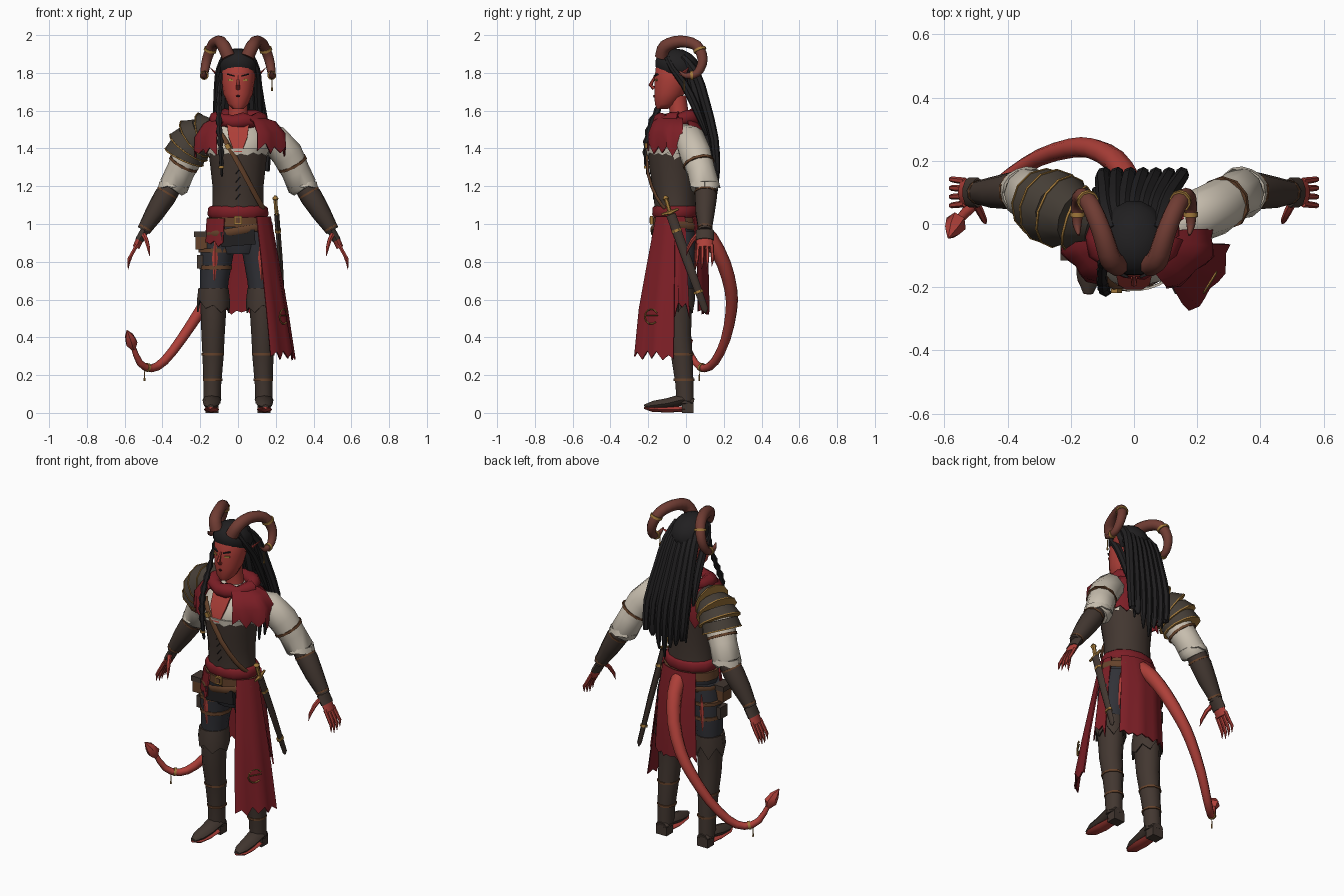
import bpy, bmesh, math, random
from mathutils import Vector, Euler
random.seed(4)

def mat(name, *c):
    m = bpy.data.materials.new(name)
    m.diffuse_color = (*c, 1)
    return m

SKIN, HORN = mat("skin", .42, .05, .04), mat("horn", .16, .045, .033)
LEATHER, STRAP = mat("leather", .055, .038, .03), mat("strap", .13, .055, .024)
CLOTH, LINEN = mat("cloth", .2, .013, .019), mat("linen", .58, .52, .43)
HAIR, PANTS = mat("hair", .015, .014, .015), mat("pants", .03, .031, .038)
GOLD, PLATE, SHADE = mat("gold", .38, .2, .045), mat("plate", .06, .048, .037), mat("shade", .06, .008, .01)

def add(name, verts, faces, m, mirror=False, thick=0):
    me = bpy.data.meshes.new(name)
    me.from_pydata([tuple(v) for v in verts], [], faces)
    bm = bmesh.new(); bm.from_mesh(me)
    bmesh.ops.recalc_face_normals(bm, faces=bm.faces)
    for f in bm.faces: f.smooth = True
    for e in bm.edges: e.smooth = e.calc_face_angle(3) < math.radians(50)
    bm.to_mesh(me); bm.free()
    me.materials.append(m)
    o = bpy.data.objects.new(name, me)
    bpy.context.collection.objects.link(o)
    if thick:
        s = o.modifiers.new("thickness", 'SOLIDIFY'); s.thickness = thick; s.offset = 0
    if mirror:
        o.modifiers.new("mirror", 'MIRROR')
    return o

def skin_rings(name, rings, m, mirror=False):
    n, k = len(rings[0]), len(rings)
    faces = [(r*n+i, r*n+(i+1) % n, (r+1)*n+(i+1) % n, (r+1)*n+i) for r in range(k-1) for i in range(n)]
    faces += [tuple(range(n)), tuple(range((k-1)*n, k*n))]
    return add(name, [v for r in rings for v in r], faces, m, mirror)

def loft(name, secs, m, mirror=False, n=12):
    """Horizontal ellipse sections: z, cx, cy, rx, ry."""
    return skin_rings(name, [[(cx+rx*math.cos(2*math.pi*i/n), cy+ry*math.sin(2*math.pi*i/n), z)
                              for i in range(n)] for z, cx, cy, rx, ry in secs], m, mirror)

def smooth(pts, res):
    """Catmull-Rom refinement of points with radius as the last value."""
    if res < 2: return pts
    P = [pts[0]] + list(pts) + [pts[-1]]
    out = []
    for i in range(1, len(P)-2):
        for j in range(res):
            t = j/res
            out.append(tuple(.5*(2*b+(c-a)*t+(2*a-5*b+4*c-d)*t*t+(3*b-a-3*c+d)*t**3)
                             for a, b, c, d in zip(P[i-1], P[i], P[i+1], P[i+2])))
    return out + [pts[-1]]

def tube(name, pts, m, mirror=False, n=8, res=1, ref=(0, 1, 0), flat=1):
    """Swept tube through (x, y, z, radius); flat squashes it across ref."""
    pts = smooth(pts, res)
    P = [Vector(p[:3]) for p in pts]
    u, rings = Vector(ref), []
    for i, p in enumerate(P):
        t = (P[min(i+1, len(P)-1)] - P[max(i-1, 0)]).normalized()
        u = (u - t*u.dot(t)).normalized()
        v = t.cross(u)
        r = pts[i][3]
        rings.append([p + u*r*math.cos(2*math.pi*k/n) + v*r*flat*math.sin(2*math.pi*k/n) for k in range(n)])
    return skin_rings(name, rings, m, mirror)

def band(name, p, d, r, m, mirror=False, w=.014, n=10, **kw):
    """Short collar round a limb at p, facing along d."""
    p, d = Vector(p), Vector(d).normalized()*w/2
    return tube(name, [(*(p-d), r), (*(p+d), r)], m, mirror, n, **kw)

def drape(name, a0, a1, prof, m, cx=0, seg=10, jag=.04, wave=.03, mirror=False):
    """Cloth sheet on part of an ellipse: profile z, cy, rx, ry; ragged lower hem."""
    V, k = [], len(prof)
    for r, (z, cy, rx, ry) in enumerate(prof):
        for i in range(seg+1):
            a = math.radians(a0 + (a1-a0)*i/seg)
            f = 1 + wave*math.sin(i*1.6)*r/(k-1)
            h = jag*((i % 2)*.6+random.random()*.6) if r == k-1 else 0
            V.append((cx+rx*f*math.cos(a), cy+ry*f*math.sin(a), z+h))
    w = seg+1
    F = [(r*w+i, r*w+i+1, (r+1)*w+i+1, (r+1)*w+i) for r in range(k-1) for i in range(seg)]
    return add(name, V, F, m, mirror, .008)

def box(name, loc, size, m, rot=(0, 0, 0), mirror=False):
    R = Euler(rot).to_matrix()
    V = [Vector(loc)+R @ Vector((x*size[0]/2, y*size[1]/2, z*size[2]/2)) for x in (-1, 1) for y in (-1, 1) for z in (-1, 1)]
    return add(name, V, [(0, 1, 3, 2), (4, 6, 7, 5), (0, 4, 5, 1), (2, 3, 7, 6), (0, 2, 6, 4), (1, 5, 7, 3)], m, mirror)

# Head, neck and face
loft("head", [(1.61, 0, -.125, .028, .03), (1.635, 0, -.108, .054, .058), (1.69, 0, -.088, .078, .082),
              (1.76, 0, -.072, .089, .098), (1.85, 0, -.06, .09, .1), (1.9, 0, -.055, .055, .07)], SKIN, n=14)
loft("neck", [(1.48, 0, -.035, .07, .06), (1.55, 0, -.03, .052, .05), (1.68, 0, -.05, .05, .05)], SKIN)
tube("nose", [(0, -.163, 1.785, .005), (0, -.188, 1.735, .011), (0, -.168, 1.718, .012)], SKIN, n=6)
box("eye", (.038, -.156, 1.762), (.028, .012, .01), GOLD, (0, -.1, .3), True)
box("brow", (.037, -.159, 1.788), (.04, .012, .006), HAIR, (0, -.25, .35), True)
tube("lips", [(-.022, -.158, 1.676, .002), (0, -.168, 1.677, .007), (.022, -.158, 1.676, .002)], SHADE, n=6)
tube("ear", [(.08, -.04, 1.765, .022), (.11, -.02, 1.79, .02), (.15, .015, 1.83, .002)], SKIN, True, 6, flat=.4)

# Horns with gold rings
tube("horn", [(.05, -.13, 1.885, .036), (.075, -.11, 1.94, .035), (.1, -.03, 1.966, .032), (.135, .055, 1.945, .03),
              (.165, .088, 1.87, .027), (.178, .06, 1.8, .022), (.18, .0, 1.785, .015), (.175, -.035, 1.81, .004)],
     HORN, True, 10, 3, (1, 0, 0))
band("horn_ring", (.147, .073, 1.922), (.25, .35, -.9), .035, GOLD, True)
band("horn_tip_ring", (.179, .03, 1.787), (0, -1, -.1), .024, GOLD, True)
tube("earring", [(.18, -.01, 1.77, .002), (.18, -.01, 1.705, .005)], GOLD, n=5)

# Hair: cap, temple locks, dreadlocks and front braid
R = Euler((math.radians(-18), 0, 0)).to_matrix()
skin_rings("hair_cap", [[Vector((0, -.045, 1.835)) + R @ Vector((.107*math.sin(p)*math.cos(a), .124*math.sin(p)*math.sin(a), .092*math.cos(p)))
           for a in [2*math.pi*i/14 for i in range(14)]] for p in [.02+3.1*j/8 for j in range(9)]], HAIR)
tube("temple_lock", [(.075, -.1, 1.88, .016), (.1, -.07, 1.82, .017), (.105, -.01, 1.74, .022), (.11, .05, 1.62, .022), (.125, .11, 1.47, .008)], HAIR, True, 7, 2)
for i in range(7):
    x = (i-3)/3
    tube("dreadlock", [(.07*x, -.02, 1.885, .02), (.09*x, .05, 1.8, .026), (.105*x+.01, .1, 1.65, .026), (.125*x+.025, .15, 1.45, .023),
                       (.12*x+.03, .162, 1.28, .018), (.11*x+.03, .158, 1.13+.14*abs(x)+.08*random.random(), .005)], HAIR, n=7, res=2)
for x in (-.06, -.02, .03, .07):
    tube("under_dreadlock", [(x, .02, 1.82, .025), (x*1.2, .07, 1.6, .025), (x*1.4, .12, 1.4, .02), (x*1.5, .13, 1.25, .005)], HAIR, n=6, res=2)
path = smooth([(-.088, -.09, 1.8, .01), (-.1, -.125, 1.66, .013), (-.1, -.19, 1.52, .015), (-.09, -.212, 1.38, .014), (-.085, -.2, 1.25, .005)], 5)
tube("front_braid", [(*p[:3], p[3]*(1.35 if i % 2 else .8)) for i, p in enumerate(path)], HAIR, n=6)
band("braid_ring", (-.088, -.208, 1.3), (0, 0, 1), .015, GOLD)

# Torso: shirt, bare chest, corset with lacing
loft("shirt", [(1.34, 0, -.062, .15, .13), (1.4, 0, -.065, .165, .135), (1.46, 0, -.052, .17, .125),
               (1.52, 0, -.03, .15, .09), (1.56, 0, -.03, .07, .06)], LINEN)
add("bare_chest", [(-.06, -.14, 1.54), (.06, -.14, 1.54), (.05, -.188, 1.46), (-.05, -.188, 1.46), (.02, -.206, 1.38), (-.02, -.206, 1.38)],
    [(0, 1, 2, 3), (3, 2, 4, 5)], SKIN, thick=.01)
loft("corset", [(1.0, 0, -.052, .15, .112), (1.1, 0, -.056, .136, .114), (1.2, 0, -.06, .135, .12), (1.3, 0, -.065, .146, .132), (1.38, 0, -.066, .156, .138)], LEATHER, n=14)
drape("corset_frill", 0, 360, [(1.4, -.066, .163, .143), (1.36, -.066, .156, .14)], LINEN, seg=30, jag=.015)
for i in range(4):
    z = 1.13+.045*i
    tube("lacing", [(-.012, -.172-.006*i, z, .002), (.012, -.174-.006*i, z+.03, .002)], HAIR, n=4)
tube("chest_strap", [(-.1, -.165, 1.49, .014), (-.06, -.2, 1.43, .014), (.03, -.202, 1.27, .014), (.1, -.155, 1.14, .014), (.135, -.11, 1.08, .014)], STRAP, n=6, res=2, ref=(1, 0, 0), flat=.45)
box("strap_buckle", (-.055, -.212, 1.41), (.024, .012, .03), GOLD, (0, -.5, 0))

# Scarf and capelet
tube("scarf", [(.115*math.cos(a), -.04+.095*math.sin(a), 1.55+.012*math.sin(a)+.008*(k % 2), .033+.006*(k % 3))
               for k, a in enumerate([2*math.pi*k/14 for k in range(15)])], CLOTH, n=8, ref=(0, 0, 1))
drape("left_capelet", -66, 12, [(1.57, -.04, .1, .09), (1.54, -.045, .2, .14), (1.48, -.05, .25, .16), (1.35, -.05, .25, .165)], CLOTH, seg=8, jag=.07, wave=.05)
drape("right_capelet", 185, 240, [(1.57, -.04, .1, .09), (1.53, -.045, .18, .13), (1.46, -.05, .225, .15), (1.35, -.05, .225, .16)], CLOTH, seg=6, jag=.06, wave=.05)
drape("back_capelet", 20, 160, [(1.57, -.03, .11, .08), (1.5, -.02, .19, .125), (1.3, -.03, .155, .125)], CLOTH, jag=.07)

# Arms: sleeves, straps, bracers, hands
tube("sleeve", [(.12, -.01, 1.47, .06), (.19, .02, 1.45, .082), (.26, .05, 1.37, .086), (.305, .08, 1.28, .077), (.34, .1, 1.2, .08), (.35, .1, 1.185, .065)], LINEN, True, 10, flat=.98)
drape("sleeve_cuff", 0, 360, [(1.225, .1, .07, .07), (1.185, .1, .078, .078)], LINEN, cx=.342, seg=16, jag=.014, mirror=True)
band("sleeve_strap", (.287, .067, 1.32), (.45, .25, -.85), .086, STRAP, True)
tube("bracer", [(.345, .103, 1.21, .055), (.39, .104, 1.14, .06), (.44, .1, 1.06, .052), (.5, .1, .965, .036)], LEATHER, True, 9)
for p, r in (((.375, .103, 1.165), .061), ((.49, .1, .98), .04)):
    band("bracer_strap", p, (.5, 0, -.85), r, STRAP, True, .01)
tube("palm", [(.49, .1, .98, .034), (.515, .1, .93, .045), (.54, .1, .875, .042)], SKIN, True, 8, flat=.45)
band("hand_wrap", (.508, .1, .94), (.5, 0, -.9), .047, LEATHER, True, .06, flat=.5)
for i in range(4):
    y = .064+.024*i
    e = .012*abs(i-1.3)
    tube("finger", [(.535, y, .89, .011), (.565, y*1.1-.01, .835, .01), (.578, y*1.15-.015, .795+e, .009), (.582, y*1.15-.02, .755+e, .001)], SKIN, True, 6)
tube("thumb", [(.505, .075, .955, .014), (.485, .035, .915, .012), (.473, .01, .87, .009), (.468, .0, .83, .001)], SKIN, True, 6)

# Layered pauldron on one shoulder
P = [(-.13, .0, 1.5, .075), (-.185, .02, 1.485, .098), (-.23, .04, 1.45, .112), (-.262, .055, 1.405, .113), (-.285, .066, 1.355, .103)]
for a, b in zip(P, P[1:]):
    tube("pauldron_plate", [(*a[:3], a[3]-.012), (*b[:3], b[3]+.008)], PLATE, n=12)
    band("pauldron_trim", b[:3], Vector(b[:3])-Vector(a[:3]), b[3]+.01, GOLD, w=.007, n=12)

# Waist: pelvis, sash, belts, buckle, pouches
loft("pelvis", [(.84, 0, -.045, .1, .08), (.92, 0, -.048, .165, .105), (1.03, 0, -.05, .155, .115)], PANTS)
loft("sash", [(1.035, 0, -.053, .152, .118), (1.05, 0, -.053, .162, .126), (1.085, 0, -.053, .158, .124), (1.095, 0, -.053, .145, .115)], CLOTH)
loft("belt", [(.985, 0, -.05, .166, .126), (1.035, 0, -.052, .164, .126)], STRAP, n=14)
tube("sloped_belt", [(.178*math.cos(a), -.05+.134*math.sin(a), .965+.03*math.cos(a), .02) for a in [2*math.pi*k/14 for k in range(15)]], STRAP, n=6, ref=(0, 0, 1), flat=.35)
box("buckle", (0, -.183, 1.02), (.04, .014, .045), GOLD)
box("buckle_inset", (0, -.189, 1.02), (.024, .008, .028), STRAP)
box("dark_front_cloth", (0, -.165, .925), (.18, .025, .08), HAIR, (0, -.08, 0))
box("hip_pouch", (-.195, -.07, .91), (.06, .08, .09), STRAP)
box("pouch_flap", (-.2, -.07, .945), (.065, .09, .03), LEATHER)
box("thigh_pouch", (-.2, -.05, .8), (.035, .07, .07), LEATHER)

# Hanging cloth panels
drape("left_panel", -55, -3, [(1.04, -.05, .17, .13), (.8, -.05, .215, .185), (.55, -.05, .26, .24), (.27, -.05, .3, .27)], CLOTH, jag=.05, seg=8)
drape("side_panel", -3, 20, [(1.04, -.05, .165, .13), (.8, -.05, .2, .16), (.5, -.05, .235, .2)], CLOTH, jag=.1, seg=4)
drape("right_hip_flap", 195, 245, [(1.03, -.05, .168, .13), (.87, -.05, .18, .14)], CLOTH, jag=.05, seg=5)
drape("back_panel", 42, 128, [(1.04, -.05, .168, .13), (.85, -.05, .19, .165), (.52, -.05, .21, .17)], CLOTH, jag=.03, seg=12)
tube("panel_emblem", [(.242+.021*math.cos(a), -.184+.034*math.cos(a), .51+.04*math.sin(a), .004) for a in [.5+k*.55 for k in range(10)]], GOLD, n=4, ref=(1, -1, 0))
tube("emblem_bar", [(.222, -.215, .515, .003), (.262, -.15, .515, .003)], GOLD, n=4, ref=(0, 0, 1))

# Legs: trousers, slashes, boots, cuffs, straps, feet
loft("trouser_leg", [(.96, .09, -.045, .085, .1), (.85, .11, -.04, .088, .095), (.7, .125, -.038, .076, .082), (.58, .13, -.04, .068, .075)], PANTS, True, 10)
tube("trouser_slash", [(.12, -.138, .92, .003), (.122, -.134, .82, .016), (.125, -.118, .7, .003)], SKIN, True, 4, ref=(1, 0, 0), flat=.5)
tube("rear_slash", [(.14, .052, .92, .003), (.14, .05, .82, .014), (.14, .042, .7, .003)], SKIN, True, 4, ref=(1, 0, 0), flat=.5)
loft("boot_shaft", [(.66, .13, -.04, .074, .08), (.55, .13, -.042, .068, .077), (.42, .132, -.038, .062, .068), (.3, .132, -.022, .056, .06),
                    (.15, .136, -.008, .047, .05), (.05, .138, -.005, .046, .048)], LEATHER, True, 10)
drape("boot_cuff", 0, 360, [(.66, -.04, .076, .082), (.6, -.042, .083, .086), (.51, -.042, .082, .086)], LEATHER, cx=.13, seg=12, jag=.08, wave=0, mirror=True)
for z, y, r in ((.31, -.023, .06), (.175, -.01, .052)):
    loft("boot_strap", [(z-.006, .133, y, r, r+.006), (z+.006, .133, y, r, r+.006)], STRAP, True, 10)
for z, r in ((.86, .092), (.77, .086)):
    loft("thigh_strap", [(z-.01, -.118, -.04, r, r+.008), (z+.01, -.118, -.04, r, r+.008)], STRAP)
tube("foot", [(.137, .04, .055, .036), (.138, -.02, .07, .05), (.14, -.1, .05, .044), (.143, -.17, .041, .038), (.145, -.22, .034, .016)], LEATHER, True, 8, ref=(1, 0, 0), flat=.62)
tube("sole", [(.138, .0, .02, .034), (.14, -.1, .018, .041), (.144, -.18, .02, .035), (.146, -.222, .026, .012)], SKIN, True, 8, ref=(1, 0, 0), flat=.4)
box("heel", (.137, .01, .025), (.07, .06, .05), LEATHER, mirror=True)

# Sheathed sword at the hip
tube("scabbard", [(.205, -.08, 1.05, .026), (.225, .01, .8, .024), (.24, .1, .55, .018), (.24, .105, .53, .004)], LEATHER, n=6, flat=.6)
tube("sword_grip", [(.203, -.085, 1.06, .011), (.198, -.105, 1.13, .012)], GOLD, n=6)
tube("sword_pommel", [(.198, -.103, 1.12, .008), (.198, -.107, 1.135, .018), (.198, -.111, 1.15, .006)], GOLD, n=6)
tube("sword_guard", [(.205, -.13, 1.05, .006), (.205, -.085, 1.06, .012), (.205, -.04, 1.08, .006)], GOLD, n=6, ref=(0, 0, 1))
for p in ((.212, -.05, .965), (.234, .065, .64)):
    band("scabbard_ring", p, (.06, .35, -1), .026, GOLD, n=6, flat=.7)

# Tail with spade tip and ring
tube("tail", [(0, .06, .99, .045), (-.015, .13, .92, .042), (-.06, .2, .79, .038), (-.13, .238, .65, .034), (-.2, .24, .54, .031), (-.3, .21, .39, .027),
              (-.39, .155, .275, .024), (-.46, .1, .235, .021), (-.52, .05, .265, .018), (-.555, .01, .35, .013)], SKIN, n=8, res=2)
tube("tail_tip", [(-.553, .012, .335, .012), (-.563, .002, .37, .038), (-.575, -.02, .405, .028), (-.588, -.045, .438, .002)], SKIN, n=6, flat=.9)
band("tail_ring", (-.48, .085, .24), (-.75, -.6, .2), .024, GOLD)
tube("tail_charm", [(-.495, .07, .22, .002), (-.495, .07, .17, .005)], GOLD, n=5)
